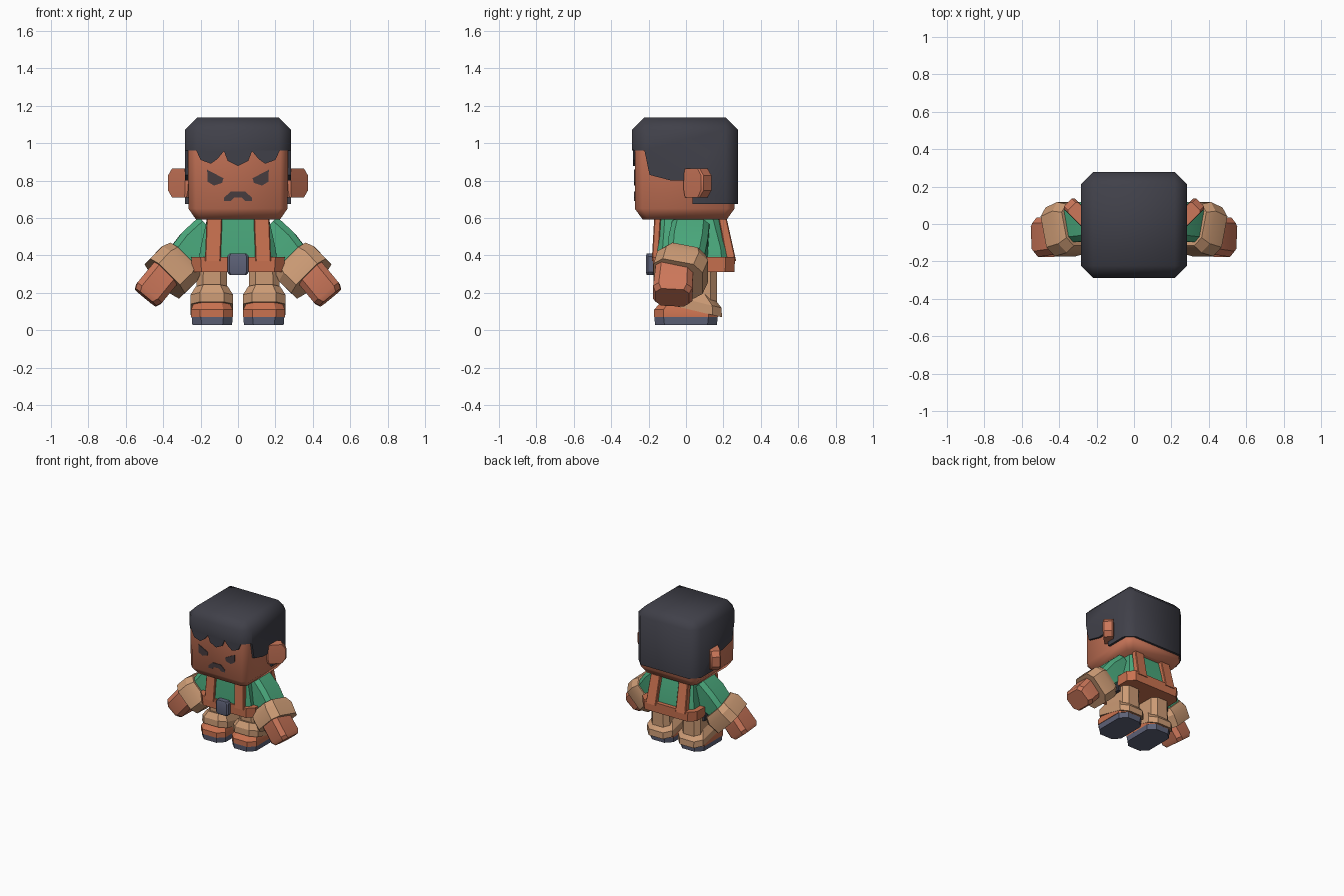
import bpy, bmesh, math
from mathutils import Vector, Matrix

if "Cube" in bpy.data.objects:
    bpy.data.objects.remove(bpy.data.objects["Cube"])


def material(name, rgb):
    m = bpy.data.materials.new(name)
    lin = [((c / 255 + 0.055) / 1.055) ** 2.4 for c in rgb]
    m.diffuse_color = (*lin, 1)
    m.use_nodes = True
    m.node_tree.nodes["Principled BSDF"].inputs["Base Color"].default_value = m.diffuse_color
    return m


SKIN = material("skin", (204, 119, 90))
LEATHER = material("leather", (202, 114, 80))
DARK = material("dark hair", (64, 64, 73))
FEATURE = material("face features", (70, 60, 62))
GREEN = material("green shirt", (74, 168, 124))
TAN = material("tan cloth", (204, 155, 117))
SLATE = material("slate", (94, 98, 120))


def finish(name, bm, mat, angle=30):
    """Turn a bmesh into a named, coloured, angle-smoothed object."""
    bmesh.ops.recalc_face_normals(bm, faces=bm.faces)
    me = bpy.data.meshes.new(name)
    bm.to_mesh(me)
    bm.free()
    me.materials.append(mat)
    ob = bpy.data.objects.new(name, me)
    bpy.context.collection.objects.link(ob)
    bpy.ops.object.select_all(action='DESELECT')
    ob.select_set(True)
    bpy.context.view_layer.objects.active = ob
    bpy.ops.object.shade_smooth_by_angle(angle=math.radians(angle))
    return ob


def loft(name, sections, mat, tilt=0, matrix=None, side=1, angle=30):
    """Stack chamfered rectangles (cx, cy, z, hx, hy, chamfer); tilt is z per y."""
    bm = bmesh.new()
    rings = []
    for cx, cy, z, hx, hy, c in sections:
        pts = [(hx, hy - c), (hx - c, hy), (c - hx, hy), (-hx, hy - c),
               (-hx, c - hy), (c - hx, -hy), (hx - c, -hy), (hx, c - hy)]
        rings.append([bm.verts.new((cx + x, cy + y, z + tilt * (cy + y))) for x, y in pts])
    for a, b in zip(rings, rings[1:]):
        for i in range(8):
            j = (i + 1) % 8
            bm.faces.new((a[i], a[j], b[j], b[i]))
    bm.faces.new(rings[0])
    bm.faces.new(rings[-1])
    for v in bm.verts:
        if matrix:
            v.co = matrix @ v.co
        v.co.x *= side
    return finish(name, bm, mat, angle)


def limb(name, p0, p1, sections, mat, side):
    """Loft along p0 to p1; sections are (t, hx, hy, chamfer)."""
    p0, p1 = Vector(p0), Vector(p1)
    z = (p1 - p0).normalized()
    x = Vector((0, 1, 0)).cross(z).normalized()
    y = z.cross(x)
    m = Matrix.Translation(p0) @ Matrix((x, y, z)).transposed().to_4x4()
    n = (p1 - p0).length
    loft(name, [(0, 0, t * n, hx, hy, c) for t, hx, hy, c in sections], mat, matrix=m, side=side)


def plate(name, pts, y0, y1, mat, side=1):
    """Extrude an x-z outline from y0 to y1."""
    bm = bmesh.new()
    f = bm.faces.new([bm.verts.new((x * side, y0, z)) for x, z in pts])
    ext = bmesh.ops.extrude_face_region(bm, geom=[f])['geom']
    for v in ext:
        if isinstance(v, bmesh.types.BMVert):
            v.co.y = y1
    return finish(name, bm, mat)


# Head
loft("head", [(0, -.007, .592, .225, .225, .03), (0, -.007, .65, .265, .267, .04),
              (0, -.007, 1.05, .268, .267, .04)], SKIN, angle=50)

# Hair: side outline pulled across the head, then bevelled round the crown
outline = [(-.288, .96), (-.222, .96), (-.195, .83), (-.08, .80), (.035, .80),
           (.035, .675), (.277, .675), (.277, 1.137), (-.288, 1.137)]
bm = bmesh.new()
face = bm.faces.new([bm.verts.new((-.283, y, z)) for y, z in outline])
for v in bmesh.ops.extrude_face_region(bm, geom=[face])['geom']:
    if isinstance(v, bmesh.types.BMVert):
        v.co.x = .283
crown = []
for e in bm.edges:
    a, b = (v.co for v in e.verts)
    top = a.z > 1.13 and b.z > 1.13
    upright = abs(a.z - b.z) > .1 and abs(a.y - b.y) < .001 and abs(a.y) > .2
    if top or upright:
        crown.append(e)
bmesh.ops.bevel(bm, geom=crown, offset=.065, segments=1, affect='EDGES', profile=.5)
finish("hair", bm, DARK, 50)

# Jagged fringe on the forehead
half = [(.225, .965), (.20, .91), (.145, .89), (.11, .915), (.075, .957), (.055, .905)]
fringe = half + [(0, .877)] + [(-x, z) for x, z in reversed(half)]
plate("fringe", fringe, -.284, -.27, DARK)

# Mouth
arch = [(.075, .69), (.075, .708), (.037, .742)]
under = [(-.04, .69), (-.022, .708)]
mouth = arch + [(-x, z) for x, z in reversed(arch)] + under + [(-x, z) for x, z in reversed(under)]
plate("mouth", mouth, -.279, -.271, FEATURE)

# Torso, belt, buckle
loft("torso", [(0, .035, .34, .215, .20, .04), (0, .03, .44, .20, .195, .04),
               (0, .015, .60, .165, .168, .04)], GREEN)
loft("belt", [(0, .042, .31, .245, .217, .05), (0, .042, .39, .25, .22, .05)], LEATHER)
loft("buckle", [(0, -.19, .295, .045, .02, .008), (0, -.19, .31, .057, .025, .012),
                (0, -.19, .395, .057, .025, .012), (0, -.19, .41, .045, .02, .008)], SLATE)

for s, tag in ((1, "left"), (-1, "right")):
    # Scowling eye
    plate(tag + "_eye", [(.165, .858), (.078, .812), (.085, .787), (.128, .773), (.162, .793)],
          -.279, -.271, FEATURE, s)

    # Ear, a swept-back plate
    swept = Matrix.Translation((.30, .062, .787)) @ Matrix.Rotation(math.radians(45), 4, 'Z')
    loft(tag + "_ear", [(-.01, 0, -.077, .055, .038, .008), (0, 0, -.04, .075, .04, .01),
                        (0, 0, .04, .075, .04, .01), (-.01, 0, .077, .055, .038, .008)],
         SKIN, matrix=swept, side=s)

    # Braces, front and back
    loft(tag + "_front_brace", [(.135, -.165, .37, .042, .018, .005),
                                (.126, -.152, .60, .042, .018, .005)], LEATHER, side=s)
    loft(tag + "_back_brace", [(.135, .243, .37, .045, .025, .005),
                               (.126, .195, .60, .042, .022, .005)], LEATHER, side=s)

    # Arm: sleeve, rolled cuff, fist
    limb(tag + "_sleeve", (.15, .025, .53), (.31, 0, .37),
         [(0, .095, .10, .03), (.5, .10, .105, .03), (1, .085, .10, .03)], GREEN, s)
    limb(tag + "_cuff", (.293, -.005, .374), (.392, -.042, .275),
         [(0, .115, .115, .045), (.35, .132, .14, .05), (1, .13, .135, .05)], TAN, s)
    limb(tag + "_fist", (.37, -.06, .325), (.494, -.073, .174),
         [(0, .085, .10, .03), (.85, .085, .105, .03), (1, .072, .09, .03)], SKIN, s)
    loft(tag + "_cuff_lining", [(.235, .075, .27, .012, .035, .004),
                                (.235, .075, .37, .012, .035, .004)], DARK, side=s)

    # Leg, turned-up trouser hem, boot and sole
    loft(tag + "_leg", [(.14, .035, .12, .085, .13, .035), (.14, .035, .33, .08, .13, .035)],
         TAN, side=s)
    loft(tag + "_trouser_hem", [(.14, .02, .115, .114, .172, .05), (.14, .02, .165, .114, .17, .05),
                                (.14, .01, .215, .085, .13, .04)], TAN, tilt=-.24, side=s)
    loft(tag + "_boot", [(.14, 0, .07, .112, .17, .05), (.14, 0, .11, .112, .17, .05),
                         (.14, .01, .155, .09, .14, .04)], LEATHER, side=s)
    loft(tag + "_sole", [(.138, 0, .027, .106, .165, .05), (.138, 0, .072, .11, .17, .05)],
         SLATE, side=s)
